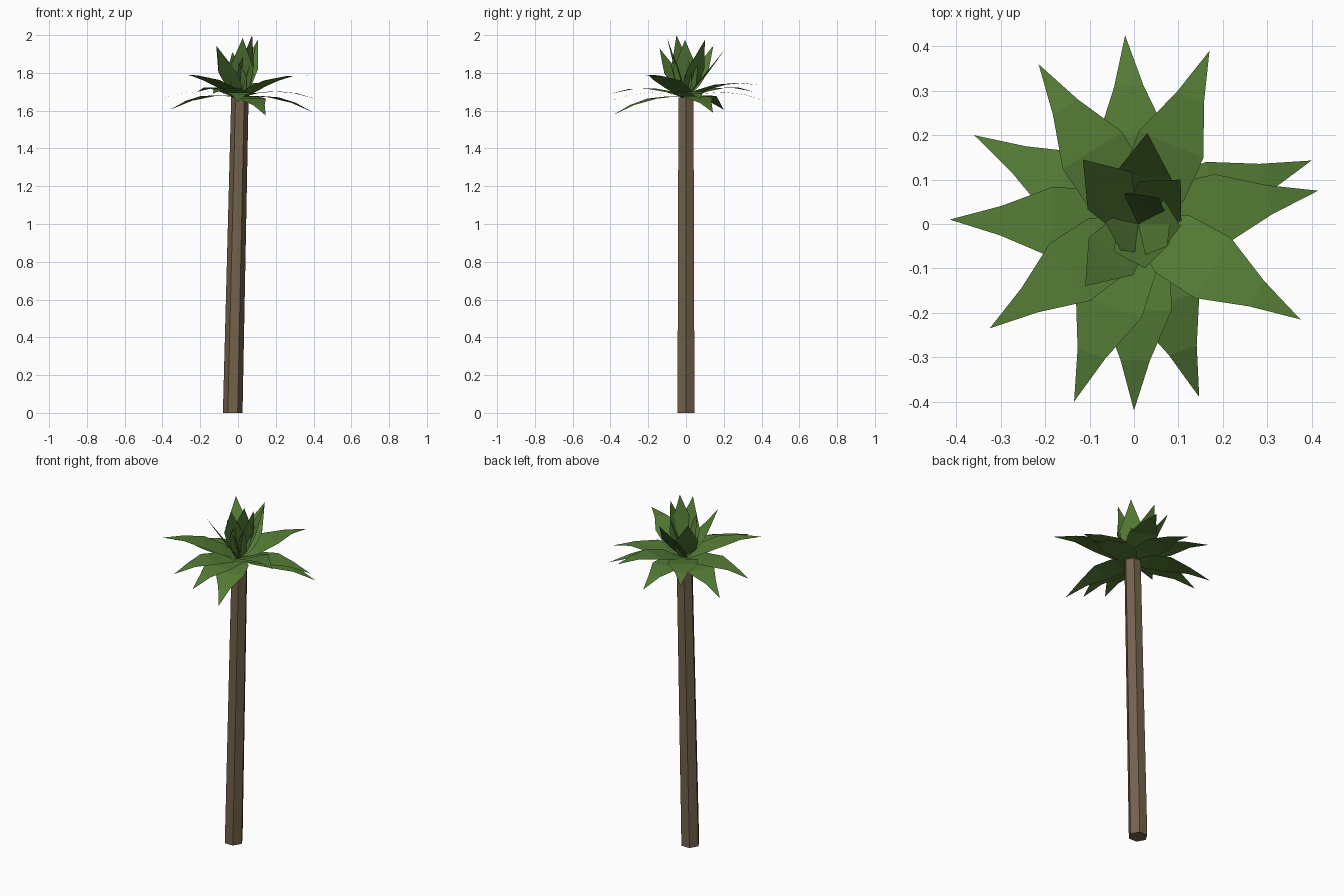
import bpy
import bmesh
from mathutils import Vector

cube = bpy.data.objects.get("Cube")
if cube:
    bpy.data.objects.remove(cube, do_unlink=True)


def make_material(name, colour):
    mat = bpy.data.materials.new(name)
    mat.use_nodes = True
    mat.diffuse_color = colour
    mat.node_tree.nodes["Principled BSDF"].inputs["Base Color"].default_value = colour
    return mat


green = make_material("leaf green", (0.092, 0.205, 0.037, 1))
brown = make_material("bark brown", (0.175, 0.122, 0.072, 1))


def add_object(name, bm, mat):
    mesh = bpy.data.meshes.new(name)
    bm.to_mesh(mesh)
    bm.free()
    mesh.materials.append(mat)
    obj = bpy.data.objects.new(name, mesh)
    bpy.context.collection.objects.link(obj)


def add_leaf(name, tip, bow, half_width, outline):
    """Bowed strip from the crown to the tip, pinched to a point."""
    bm = bmesh.new()
    base = Vector((0.01, 0, 1.67))
    reach = Vector(tip) - base
    side = Vector((-reach.y, reach.x, 0)).normalized()
    last = None
    for t, width in outline:
        mid = base + reach * t + Vector((0, 0, bow * t * (1 - t)))
        offset = side * half_width * width
        row = [bm.verts.new(mid - offset), bm.verts.new(mid + offset)]
        if last:
            bm.faces.new((last[0], row[0], row[1], last[1]))
        last = row
    point = bm.verts.new(tip)
    bm.faces.new((last[0], point, last[1]))
    add_object(name, bm, green)


# Six-sided trunk, leaning slightly and tapering
height = 1.67
bm = bmesh.new()
bmesh.ops.create_cone(bm, cap_ends=True, segments=6, radius1=0.052,
                      radius2=0.046, depth=height)
for v in bm.verts:
    v.co = Vector((v.co.y, v.co.x, v.co.z + height / 2))
    v.co.x += -0.028 + 0.038 * v.co.z / height
bmesh.ops.recalc_face_normals(bm, faces=bm.faces)
add_object("trunk", bm, brown)

# Ring of spreading fronds
frond_tips = [
    (-0.02, 0.425, 1.65), (0.17, 0.39, 1.735), (0.40, 0.143, 1.59),
    (0.415, 0.075, 1.66), (0.375, -0.215, 1.785), (0.147, -0.39, 1.575),
    (0, -0.42, 1.645), (-0.135, -0.40, 1.69), (-0.325, -0.235, 1.79),
    (-0.415, 0.01, 1.66), (-0.36, 0.20, 1.605), (-0.215, 0.36, 1.70),
]
frond_outline = [(0, 0.35), (0.21, 0.95), (0.46, 1), (0.73, 0.42)]
for i, tip in enumerate(frond_tips):
    add_leaf(f"frond_{i + 1}", tip, 0.15, 0.079, frond_outline)

# Upright tuft of young leaves in the middle
tuft_tips = [
    (0.03, 0.205, 1.925), (-0.115, 0.145, 1.945), (0.105, 0.10, 1.975),
    (-0.11, -0.14, 1.93), (0.025, -0.10, 1.985), (0.105, -0.005, 1.975),
    (0.075, -0.05, 2.0), (-0.03, -0.06, 1.91), (0.055, 0.06, 1.90),
]
tuft_outline = [(0, 0.3), (0.25, 0.85), (0.52, 1), (0.77, 0.48)]
for i, tip in enumerate(tuft_tips):
    add_leaf(f"young_leaf_{i + 1}", tip, -0.03, 0.065, tuft_outline)
